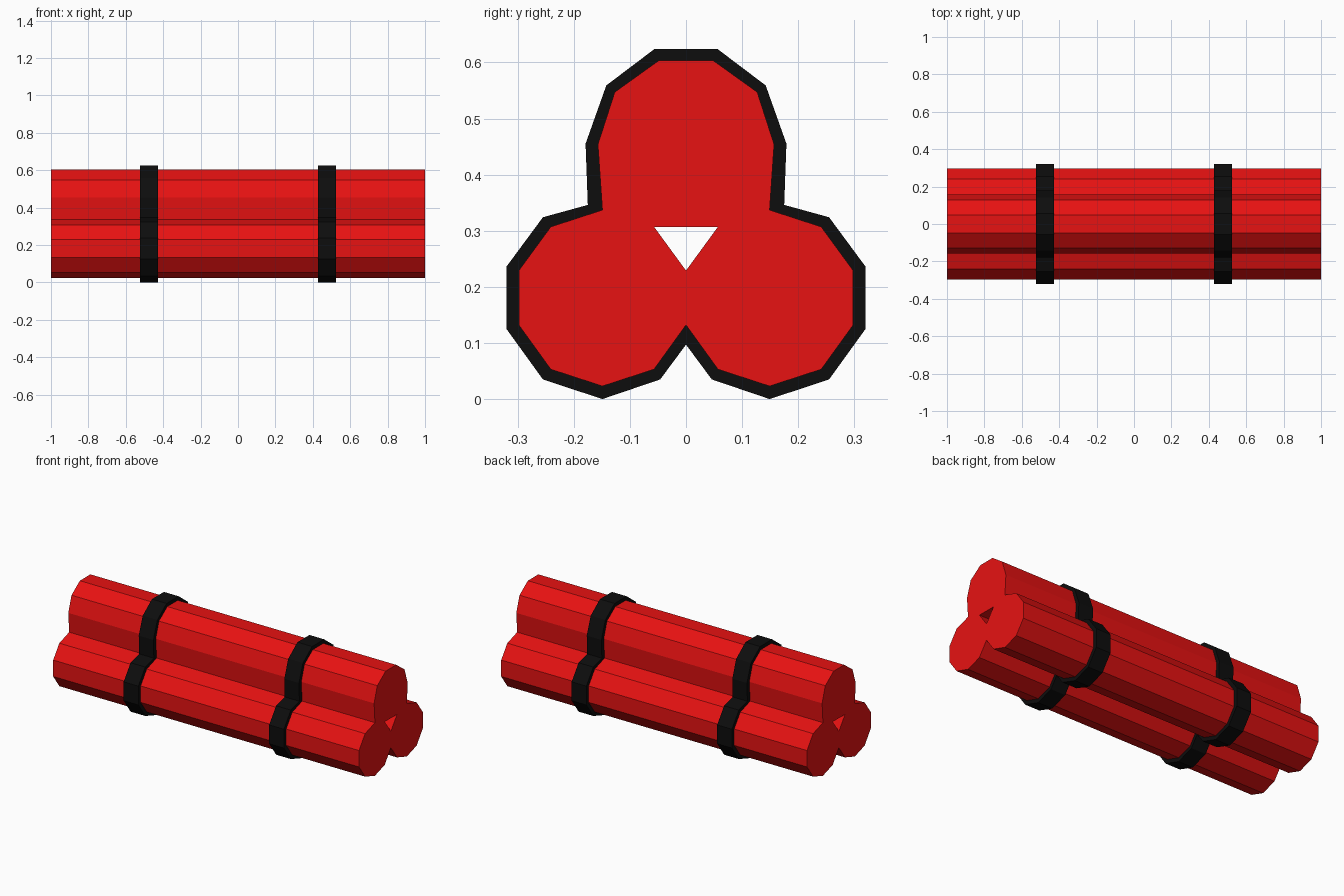
import bpy, bmesh

if "Cube" in bpy.data.objects:
    bpy.data.objects.remove(bpy.data.objects["Cube"])

# Half cross-section outlines (y, z), from the bottom notch up to the flat top
INNER = [(0, .132), (.057, .053), (.149, .023), (.241, .053), (.298, .132), (.298, .229),
         (.241, .307), (.149, .337), (.157, .454), (.127, .547), (.049, .603)]
OUTER = [(0, .097), (.046, .035), (.149, 0), (.255, .035), (.32, .125), (.32, .236),
         (.255, .324), (.175, .346), (.179, .455), (.142, .559), (.056, .624)]


def material(name, color):
    m = bpy.data.materials.new(name)
    m.diffuse_color = color
    m.use_nodes = True
    m.node_tree.nodes["Principled BSDF"].inputs["Base Color"].default_value = m.diffuse_color
    return m


def mirror(points):
    return [(-y, z) for y, z in reversed(points)]


def extrude_profile(name, polygons, x0, x1, mat):
    """Extrude touching (y, z) polygons along x, walls only on the outer border."""
    bm = bmesh.new()
    for poly in polygons:
        bm.faces.new([bm.verts.new((x0, y, z)) for y, z in poly])
    bmesh.ops.remove_doubles(bm, verts=bm.verts[:], dist=1e-4)
    ext = bmesh.ops.extrude_face_region(bm, geom=bm.faces[:], use_keep_orig=True)
    top = [v for v in ext["geom"] if isinstance(v, bmesh.types.BMVert)]
    bmesh.ops.translate(bm, verts=top, vec=(x1 - x0, 0, 0))
    bmesh.ops.recalc_face_normals(bm, faces=bm.faces[:])
    mesh = bpy.data.meshes.new(name)
    bm.to_mesh(mesh)
    bm.free()
    mesh.materials.append(mat)
    obj = bpy.data.objects.new(name, mesh)
    bpy.context.collection.objects.link(obj)
    return obj


def band(name, x0, x1, mat):
    """Outer wall plus two rims reaching down to the sticks."""
    inner, outer = (h + mirror(h[1:]) for h in (INNER, OUTER))
    loops = [(x0, inner), (x0, outer), (x1, outer), (x1, inner)]
    verts = [(x, y, z) for x, loop in loops for y, z in loop]
    n = len(inner)
    faces = [(r * n + i, r * n + (i + 1) % n, (r + 1) * n + (i + 1) % n, (r + 1) * n + i)
             for r in range(3) for i in range(n)]
    mesh = bpy.data.meshes.new(name)
    mesh.from_pydata(verts, [], faces)
    bm = bmesh.new()
    bm.from_mesh(mesh)
    bmesh.ops.recalc_face_normals(bm, faces=bm.faces[:])
    # Make sure the outer wall faces outwards
    bm.faces.ensure_lookup_table()
    bm.normal_update()
    if bm.faces[n + 4].normal.y < 0:
        bmesh.ops.reverse_faces(bm, faces=bm.faces[:])
    bm.to_mesh(mesh)
    bm.free()
    mesh.materials.append(mat)
    bpy.context.collection.objects.link(bpy.data.objects.new(name, mesh))


red = material("red", (.8, .006, .006, 1))
black = material("black", (.004, .004, .004, 1))

# Three fused sticks, leaving a triangular channel between them
lower = INNER[:8] + [(.057, .307), (0, .229)]
upper = [(.057, .307)] + INNER[7:]
extrude_profile("stick_bundle", [lower, mirror(lower), upper + mirror(upper)], -1, 1, red)

# Two straps around the bundle
for side, x in (("left", -.476), ("right", .476)):
    band(side + "_strap", x - .048, x + .048, black)
